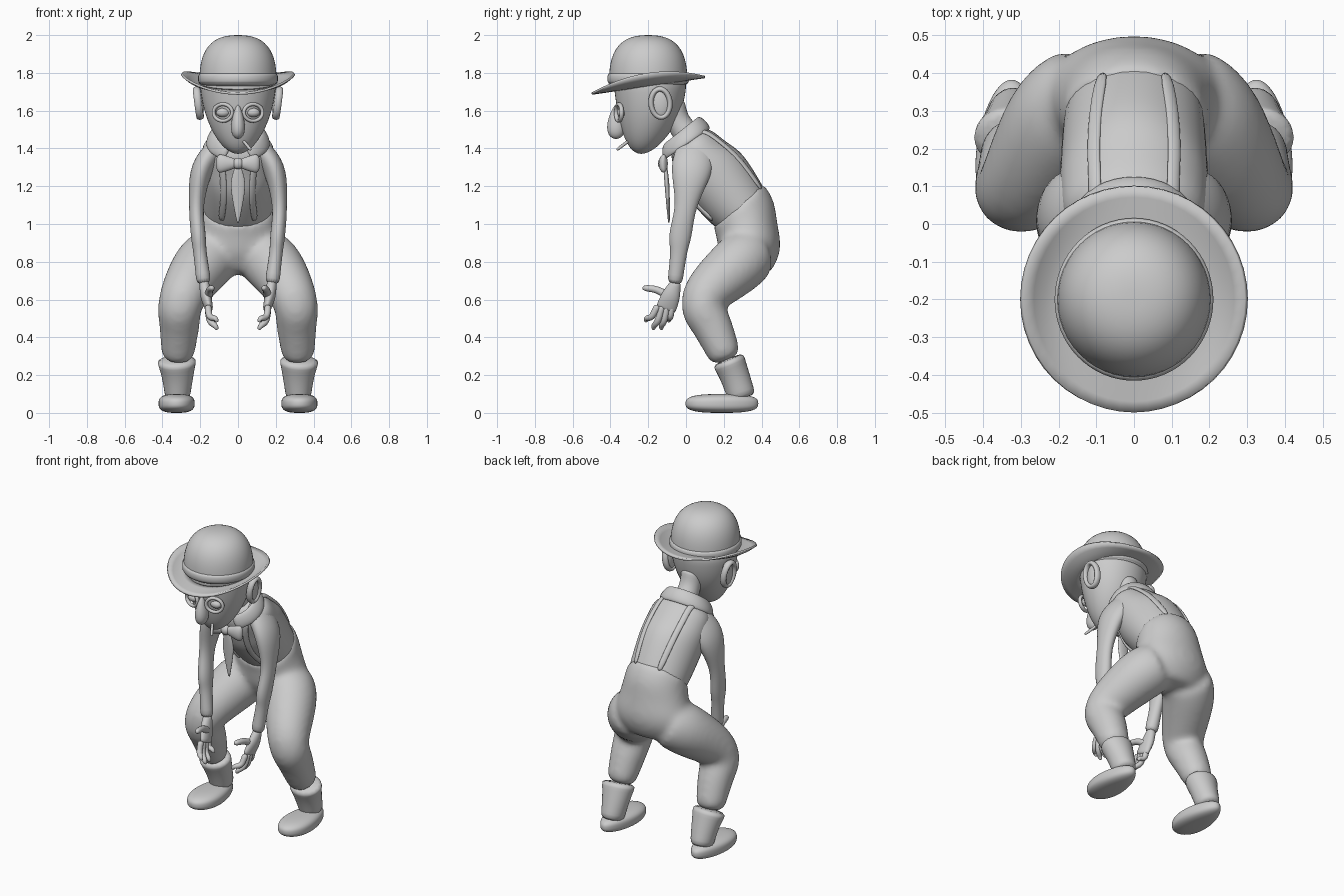
import bpy, bmesh, math
from mathutils import Vector
from mathutils.bvhtree import BVHTree

cube = bpy.data.objects.get("Cube")
if cube:
    bpy.data.objects.remove(cube, do_unlink=True)

clay = bpy.data.materials.new("plain grey")
clay.use_nodes = True
clay.diffuse_color = (.6, .6, .6, 1)
clay.node_tree.nodes["Principled BSDF"].inputs["Base Color"].default_value = clay.diffuse_color


def spline(keys, steps=3):
    """Smooth curve through key rings (x, y, z, half width, half depth)."""
    keys = [Vector((*key, key[-1])[:5]) for key in keys]
    ends = [keys[0] * 2 - keys[1]], [keys[-1] * 2 - keys[-2]]
    path = ends[0] + keys + ends[1]
    rings = []
    for a, b, c, d in zip(path, path[1:], path[2:], path[3:]):
        for step in range(steps):
            t = step / steps
            bend = (a * 2 - b * 5 + c * 4 - d) * t + (b * 3 - a - c * 3 + d) * t * t
            rings.append(b + (c - a + bend) * t / 2)
    return rings + [keys[-1]]


def loft(bm, rings, axis=None, ref=(1, 0, 0), refs=None, closed=False, sides=16):
    """Skin elliptical rings that stand square to their path."""
    points = [Vector(ring[:3]) for ring in rings]
    last = len(points) - 1
    loops = []
    for i, (centre, ring) in enumerate(zip(points, rings)):
        if closed:
            along = points[(i + 1) % len(points)] - points[i - 1]
        else:
            along = points[min(i + 1, last)] - points[max(i - 1, 0)]
        along = Vector(axis or along).normalized()
        wide = Vector(refs[i] if refs else ref)
        wide = (wide - along * wide.dot(along)).normalized()
        deep = along.cross(wide)
        loop = []
        for side in range(sides):
            angle = math.tau * side / sides
            offset = wide * ring[3] * math.cos(angle) + deep * ring[4] * math.sin(angle)
            loop.append(bm.verts.new(centre + offset))
        loops.append(loop)
    bridge(bm, loops + loops[:1] if closed else loops)
    if not closed:
        bm.faces.new(loops[0][::-1])
        bm.faces.new(loops[-1])


def bridge(bm, loops):
    for low, high in zip(loops, loops[1:]):
        for k in range(len(low)):
            bm.faces.new((low[k - 1], low[k], high[k], high[k - 1]))


def tube(bm, keys, **options):
    loft(bm, spline(keys), **options)


def hoop(bm, centre, across, up, width, depth):
    """Closed oval ring in the plane of two half axes."""
    centre, across, up = Vector(centre), Vector(across), Vector(up)
    rings = []
    for k in range(20):
        angle = math.tau * k / 20
        point = centre + across * math.cos(angle) + up * math.sin(angle)
        rings.append((*point, width, depth))
    loft(bm, rings, closed=True, ref=across.cross(up), sides=8)


def blob(bm, centre, size, shape=None):
    """Ellipsoid whose unit sphere may first be reshaped by a rule."""
    sphere = bmesh.ops.create_uvsphere(bm, u_segments=24, v_segments=16, radius=1)
    for vert in sphere["verts"]:
        if shape:
            shape(vert.co)
        vert.co = vert.co * Vector(size) + Vector(centre)


def squared(co, power):
    """Push a unit sphere point out towards a rounded box."""
    girth = math.hypot(co.x, co.y)
    co /= (abs(co.z) ** power + girth ** power) ** (1 / power)


def finish(name, bm, mirror=False, sub=1, blend=False):
    """Make a smooth object; blend fuses its overlapping volumes."""
    bmesh.ops.recalc_face_normals(bm, faces=bm.faces)
    for face in bm.faces:
        face.smooth = True
    mesh = bpy.data.meshes.new(name)
    bm.to_mesh(mesh)
    bm.free()
    mesh.materials.append(clay)
    ob = bpy.data.objects.new(name, mesh)
    bpy.context.collection.objects.link(ob)
    if mirror:
        ob.modifiers.new("mirror", 'MIRROR').use_mirror_merge = False
    if sub:
        ob.modifiers.new("round", 'SUBSURF').levels = sub
    if blend:
        fuse = ob.modifiers.new("fuse", 'REMESH')
        fuse.mode, fuse.voxel_size, fuse.use_smooth_shade = 'VOXEL', .015, True
        ob.modifiers.new("relax", 'SMOOTH').iterations = 20
    return ob


def tube_part(name, keys, mirror=False, **options):
    bm = bmesh.new()
    tube(bm, keys, **options)
    return finish(name, bm, mirror)


def blob_part(name, centre, size, shape=None, mirror=False):
    bm = bmesh.new()
    blob(bm, centre, size, shape)
    return finish(name, bm, mirror)


# Leaning shirt, with rings spaced along the spine from the waist
spine = Vector((0, -.61, .79))

def spine_ring(distance, width, depth):
    return (*(Vector((0, .28, 1.09)) + spine * distance), width, depth)

shirt = tube_part("shirt", [
    spine_ring(-.05, .18, .15), spine_ring(0, .19, .17), spine_ring(.2, .2, .19),
    spine_ring(.32, .2, .16), spine_ring(.42, .18, .13), spine_ring(.48, .08, .07)], axis=spine)

# Trousers: hips and bent legs fused together
bm = bmesh.new()
tube(bm, [spine_ring(.02, .2, .18), spine_ring(-.03, .2, .18), (0, .32, .98, .22, .17),
          (0, .34, .85, .25, .165), (0, .34, .73, .17, .1)])
for side in (1, -1):
    tube(bm, [(side * .1, .35, .85, .15), (side * .19, .27, .78, .16), (side * .3, .085, .6, .125),
              (side * .31, .14, .46, .11), (side * .32, .22, .27, .085)])
finish("trousers", bm, blend=True)

# Boots with wide cuffs, narrow ankles and broad toes
tube_part("boot_shafts", [(.325, .22, .29, .11, .09), (.32, .26, .19, .085, .08),
                          (.32, .3, .07, .065, .075)], mirror=True)

def shoe_shape(co):
    squared(co, 3)
    co.x *= 1 - co.y * .2

blob_part("shoes", (.325, .19, .05), (.095, .195, .05), shoe_shape, mirror=True)

# Sleeves and hands
tube_part("sleeves", [(.09, .06, 1.42, .06, .1), (.19, .03, 1.29, .06, .11), (.22, 0, 1.1, .04, .06),
                      (.21, -.03, .94, .04, .06), (.2, -.04, .84, .036, .045),
                      (.18, -.06, .68, .04)], mirror=True)
bm = bmesh.new()
tube(bm, [(.18, -.05, .7, .025), (.17, -.08, .62, .03, .05), (.15, -.11, .54, .02, .055)])
for finger in range(4):
    knuckle = finger * .025 - .15
    tip = finger * .04 - .21
    drop = .435 + .02 * (finger - 1.5) ** 2
    tube(bm, [(.16, knuckle, .57, .02), (.15, (knuckle + tip) / 2, drop / 2 + .27, .019),
              (.12, tip, drop + .02, .016), (.11, tip, drop, .008)], sides=8)
tube(bm, [(.16, -.08, .61, .025), (.15, -.15, .65, .021), (.14, -.21, .66, .018),
          (.135, -.23, .66, .008)], sides=8)
finish("hands", bm, mirror=True)

# Braces laid over the shirt surface
bpy.context.view_layer.update()
surface = BVHTree.FromObject(shirt, bpy.context.evaluated_depsgraph_get())
rings, normals = [], []
for ring in spline([(.1, .13, 1), (.09, -.03, 1.15), (.1, -.07, 1.36), (.12, .05, 1.53),
                    (.12, .2, 1.46), (.09, .42, 1.18)]):
    place, normal, *_ = surface.find_nearest(ring[:3])
    rings.append((*(place + normal * .005), .01, .02))
    normals.append(normal)
bm = bmesh.new()
loft(bm, rings, refs=normals, sides=8)
finish("braces", bm, mirror=True)

# Collar: a leaning band round a tilted oval, open at the throat
rings, leans = [], []
for step in range(-8, 9):
    angle = math.radians(step * 20)
    x, y = .145 * math.sin(angle), .11 * math.cos(angle)
    rings.append((x, y - .015, 1.455 + y * .73, .045, .016))
    leans.append((-x, -y - .1, .22))
bm = bmesh.new()
loft(bm, rings, refs=leans)
finish("collar", bm)

# Bow and hanging tie
bm = bmesh.new()
blob(bm, (0, -.125, 1.32), (.03, .025, .03))
for side in (1, -1):
    tube(bm, [(0, -.12, 1.32, .02), (side * .09, -.12, 1.32, .05, .025),
              (side * .11, -.11, 1.32, .035, .01)], ref=(0, 0, 1))
tube(bm, [(0, -.11, 1.31, .015, .01), (0, -.1, 1.2, .04, .013), (0, -.09, 1, .005)])
finish("bow_and_tie", bm)

# Neck and egg-shaped head
tube_part("neck", [(0, .03, 1.44, .08), (0, -.04, 1.54, .065), (0, -.08, 1.64, .075)])

def head_shape(co):
    girth = 1 + co.z * .18
    co.x *= girth
    co.y *= girth
    if co.z > 0:
        co.z /= 2
    else:
        co.y -= co.z ** 2 / 4

blob_part("head", (0, -.19, 1.7), (.2, .19, .33), head_shape)

# Drooping nose, heavier at the tip
def nose_shape(co):
    girth = 1 - co.z * .4
    co.x *= girth
    co.y *= girth

blob_part("nose", (0, -.37, 1.54), (.035, .045, .09), nose_shape)

# Ears: a raised rim around a thin dish
bm = bmesh.new()
hoop(bm, (.21, -.135, 1.64), (0, .05, .01), (.01, -.01, .075), .022, .016)
blob(bm, (.2, -.135, 1.64), (.022, .05, .08))
finish("ears", bm, mirror=True)

# Spectacles, eyes and cigarette
bm = bmesh.new()
hoop(bm, (.08, -.355, 1.59), (.05, .015, 0), (0, 0, .045), .013, .011)
finish("spectacles", bm, mirror=True)
blob_part("eyes", (.08, -.34, 1.59), (.036, .025, .024), mirror=True)
tube_part("cigarette", [(.02, -.29, 1.45, .009), (.07, -.37, 1.39, .009)], sides=8)

# Bowler crown with a raised band
def crown_shape(co):
    squared(co, 2.7)
    if co.z < 0:
        co.z /= 8

blob_part("hat_crown", (0, -.2, 1.75), (.207, .21, .25), crown_shape)
tube_part("hat_band", [(0, -.2, 1.73, .212, .217), (0, -.2, 1.81, .212, .217)], sides=32)

# Brim: rolled up at the sides, dipping at the front
bm = bmesh.new()
loops = []
for step in range(5):
    flare = step / 4
    radius = .18 + flare * .114
    loop = []
    for k in range(48):
        angle = math.tau * k / 48
        x, y = radius * math.cos(angle), radius * math.sin(angle)
        curl = .06 * (flare * math.cos(angle)) ** 2
        loop.append(bm.verts.new((x, y * 1.02 - .2, 1.74 + y * .15 + curl)))
    loops.append(loop)
bridge(bm, loops)
brim = finish("hat_brim", bm, sub=0)
brim.modifiers.new("thickness", 'SOLIDIFY').thickness = .012
